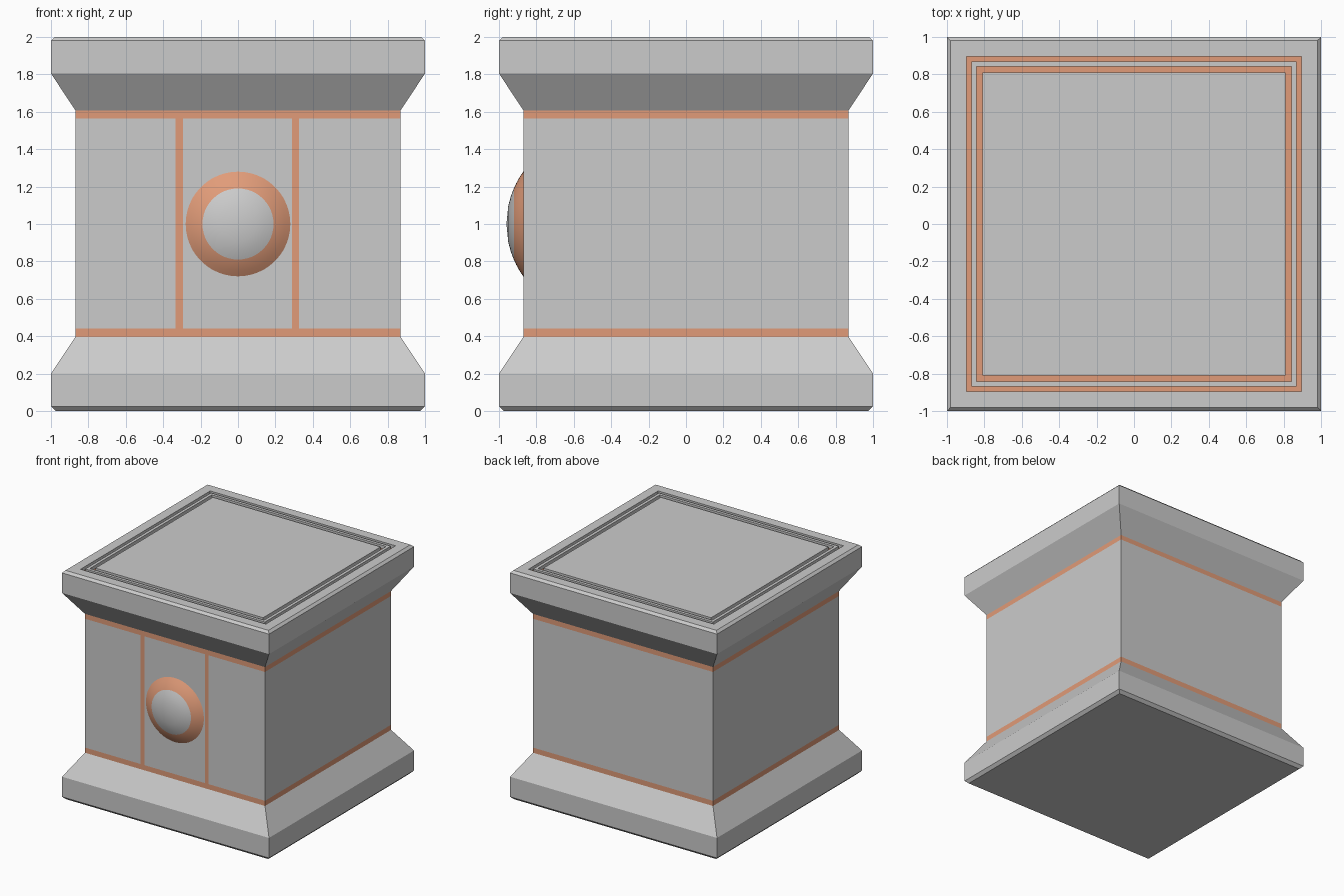
import bpy, bmesh, math

if "Cube" in bpy.data.objects:
    bpy.data.objects.remove(bpy.data.objects["Cube"])

trim = bpy.data.materials.new("copper_trim")
trim.diffuse_color = (0.75, 0.33, 0.19, 1)
trim.use_nodes = True
trim.node_tree.nodes["Principled BSDF"].inputs["Base Color"].default_value = trim.diffuse_color
stone = bpy.data.materials.new("stone")
stone.diffuse_color = (0.6, 0.6, 0.6, 1)
stone.use_nodes = True
stone.node_tree.nodes["Principled BSDF"].inputs["Base Color"].default_value = stone.diffuse_color


def finish(name, bm):
    bmesh.ops.recalc_face_normals(bm, faces=bm.faces)
    mesh = bpy.data.meshes.new(name)
    bm.to_mesh(mesh)
    bm.free()
    for m in (stone, trim):
        mesh.materials.append(m)
    obj = bpy.data.objects.new(name, mesh)
    bpy.context.collection.objects.link(obj)
    return obj


# Pedestal: square rings (half width, height, trim on the span above/inside)
G = 1.97  # floor of the grooves in the top
profile = [(0.975, 0, 0), (1, 0.025, 0), (1, 0.2, 0), (0.87, 0.395, 1),
           (0.87, 0.44, 0), (0.87, 1.565, 1), (0.87, 1.608, 0), (1, 1.805, 0),
           (1, 1.98, 0), (0.98, 2, 0),
           (0.895, 2, 0), (0.895, G, 1), (0.868, G, 0), (0.868, 2, 0),
           (0.842, 2, 0), (0.842, G, 1), (0.81, G, 0), (0.81, 2, 0)]
bm = bmesh.new()
rings = [[bm.verts.new((sx * w, sy * w, z))
          for sx, sy in ((-1, -1), (1, -1), (1, 1), (-1, 1))]
         for w, z, _ in profile]
front = None
for i in range(len(rings) - 1):
    a, b = rings[i], rings[i + 1]
    for k in range(4):
        n = (k + 1) % 4
        f = bm.faces.new((a[k], a[n], b[n], b[k]))
        f.material_index = profile[i][2]
        if i == 4 and k == 0:
            front = f
bm.faces.new(rings[0])
bm.faces.new(rings[-1])

# Two upright trim strips split out of the front face
panels = [front]
for x in (-0.333, -0.295, 0.29, 0.325):
    geom = panels + list({e for f in panels for e in f.edges})
    cut = bmesh.ops.bisect_plane(bm, geom=geom, plane_co=(x, 0, 0),
                                 plane_no=(1, 0, 0))
    panels = [g for g in cut["geom"] if isinstance(g, bmesh.types.BMFace)]
for f in panels:
    if 0.28 < abs(f.calc_center_median().x) < 0.34:
        f.material_index = 1
finish("pedestal", bm)

# Domed boss on the front: spherical cap with a trim rim
R, N = 0.48, 48
bm = bmesh.new()
loops = []
for r in (0.28, 0.25, 0.22, 0.19, 0.145, 0.095):
    y = -0.96 + R - math.sqrt(R * R - r * r)
    loops.append([bm.verts.new((r * math.cos(t), y, 1 + r * math.sin(t)))
                  for t in (2 * math.pi * k / N for k in range(N))])
tip = bm.verts.new((0, -0.96, 1))
for i in range(len(loops) - 1):
    a, b = loops[i], loops[i + 1]
    for k in range(N):
        n = (k + 1) % N
        bm.faces.new((a[k], a[n], b[n], b[k])).material_index = int(i < 3)
for k in range(N):
    bm.faces.new((loops[-1][k], loops[-1][(k + 1) % N], tip))
bm.faces.new(loops[0])
boss = finish("front_boss", bm)
bpy.context.view_layer.objects.active = boss
boss.select_set(True)
bpy.ops.object.shade_smooth_by_angle(angle=math.radians(25))
